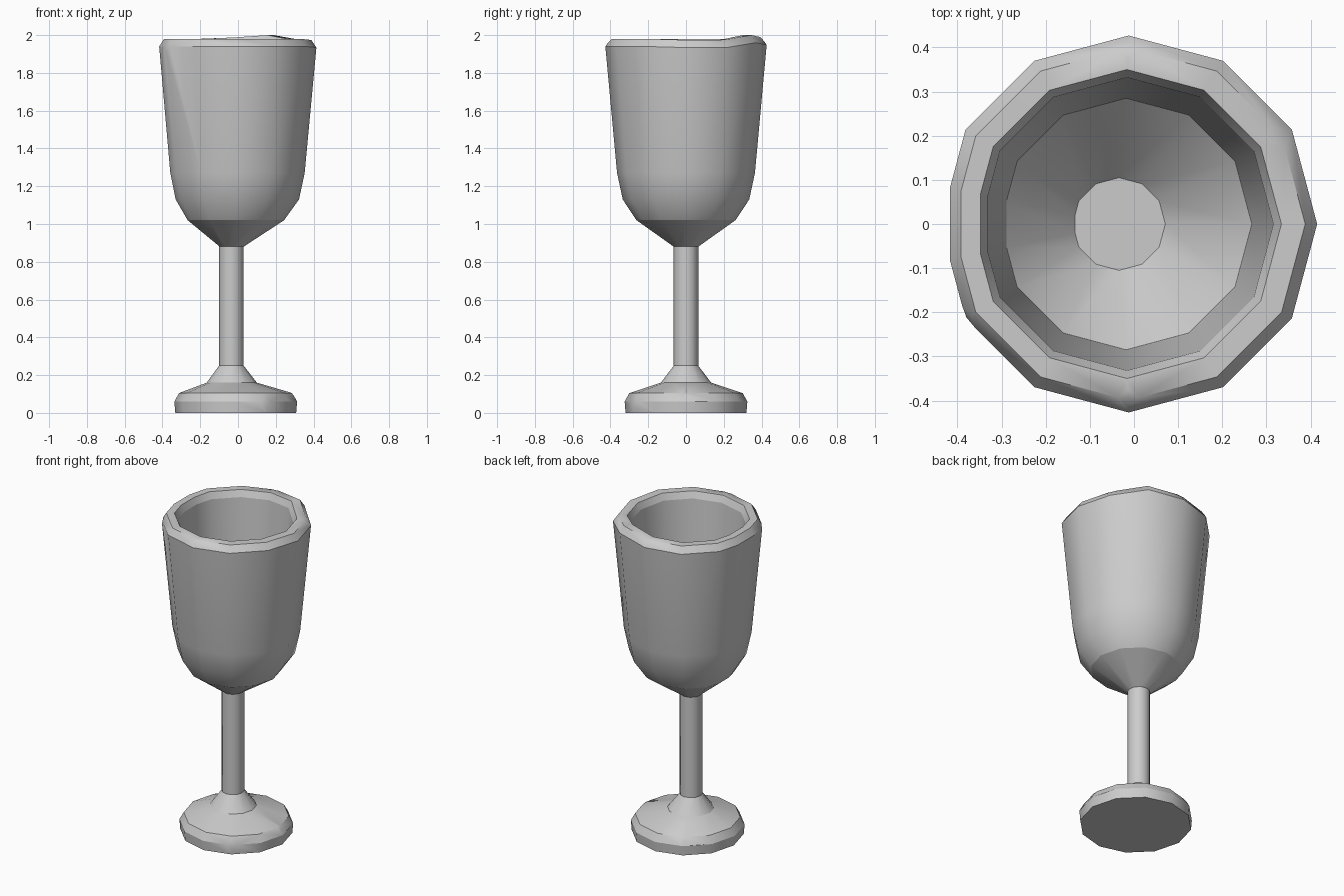
import bpy, bmesh, math

cube = bpy.data.objects.get("Cube")
if cube:
    bpy.data.objects.remove(cube, do_unlink=True)

grey = bpy.data.materials.new("plain_grey")
grey.use_nodes = True
colour = (0.6, 0.6, 0.6, 1)
grey.diffuse_color = colour
grey.node_tree.nodes["Principled BSDF"].inputs["Base Color"].default_value = colour

SIDES = [30 * k for k in range(12)]
# Bowl: the corner on its right side is trimmed into a narrow flat
TRIMMED = [a for a in SIDES if a != 180] + [168.7, 191.3]
TRIMMED.sort()


def lathe(name, profile, angles, chips=(), lift=None, sharp_rings=()):
    """Turn (radius, z, centre x) points; chips are (ring, angle, size)."""
    bm = bmesh.new()
    rings = []
    for r, z, cx in profile:
        ring = []
        for a in angles:
            t = math.radians(a)
            off = abs((a + 15) % 30 - 15)
            # trimmed corners lie on the straight sides of the polygon
            k = 1 if off < 1 else math.cos(math.radians(15)) / math.cos(math.radians(15 - off))
            dz = lift(a, z) if lift else 0
            ring.append(bm.verts.new((cx + r * k * math.cos(t), r * k * math.sin(t), z + dz)))
        rings.append(ring)
    n = len(angles)
    for lo, hi in zip(rings, rings[1:]):
        for i in range(n):
            j = (i + 1) % n
            bm.faces.new((lo[i], lo[j], hi[j], hi[i]))
    bm.faces.new(rings[0][::-1])
    bm.faces.new(rings[-1])
    forced = [e for i in sharp_rings for e in bm.edges
              if e.verts[0] in rings[i] and e.verts[1] in rings[i]]
    for e in forced:
        e.smooth = False
    # Chipped corners
    for ring, angle, size in chips:
        v = rings[ring][angles.index(angle)]
        bmesh.ops.bevel(bm, geom=[v], offset=size, offset_type='OFFSET',
                        segments=1, profile=0.5, affect='VERTICES')
    bmesh.ops.recalc_face_normals(bm, faces=bm.faces)
    for f in bm.faces:
        f.smooth = True
    for e in bm.edges:
        if e.calc_face_angle(0) > math.radians(31):
            e.smooth = False
    mesh = bpy.data.meshes.new(name)
    bm.to_mesh(mesh)
    bm.free()
    mesh.materials.append(grey)
    obj = bpy.data.objects.new(name, mesh)
    bpy.context.collection.objects.link(obj)
    return obj


# Foot: flat disc with a sloping top rising to the stem
lathe("foot", [(0.32, 0, -0.012), (0.325, 0.06, -0.012), (0.30, 0.105, -0.012),
               (0.133, 0.16, -0.033), (0.065, 0.25, -0.035)], SIDES,
      chips=[(1, 300, 0.03), (2, 0, 0.015), (2, 120, 0.015)], sharp_rings=(2, 3))

# Stem
lathe("stem", [(0.065, 0.24, -0.035), (0.065, 0.89, -0.035)], SIDES)


# Uneven, worn lip
def worn_lip(a, z):
    if z < 1.9:
        return 0
    return {60: 0.02, 90: 0.008, 30: -0.006, 0: -0.006}.get(a, 0)


# Bowl: outside, lip, inside wall and floor in one closed profile
lathe("bowl", [(0.065, 0.88, -0.035), (0.262, 1.02, -0.018), (0.335, 1.13, -0.012),
               (0.365, 1.27, -0.012), (0.427, 1.94, -0.012), (0.40, 1.98, -0.012),
               (0.35, 1.98, -0.016), (0.332, 1.94, -0.016), (0.285, 1.22, -0.018),
               (0.105, 1.03, -0.034)], TRIMMED,
      chips=[(5, 90, 0.025), (5, 270, 0.025), (5, 30, 0.032), (4, 210, 0.03)],
      lift=worn_lip, sharp_rings=(1, 4, 5, 6, 7))
